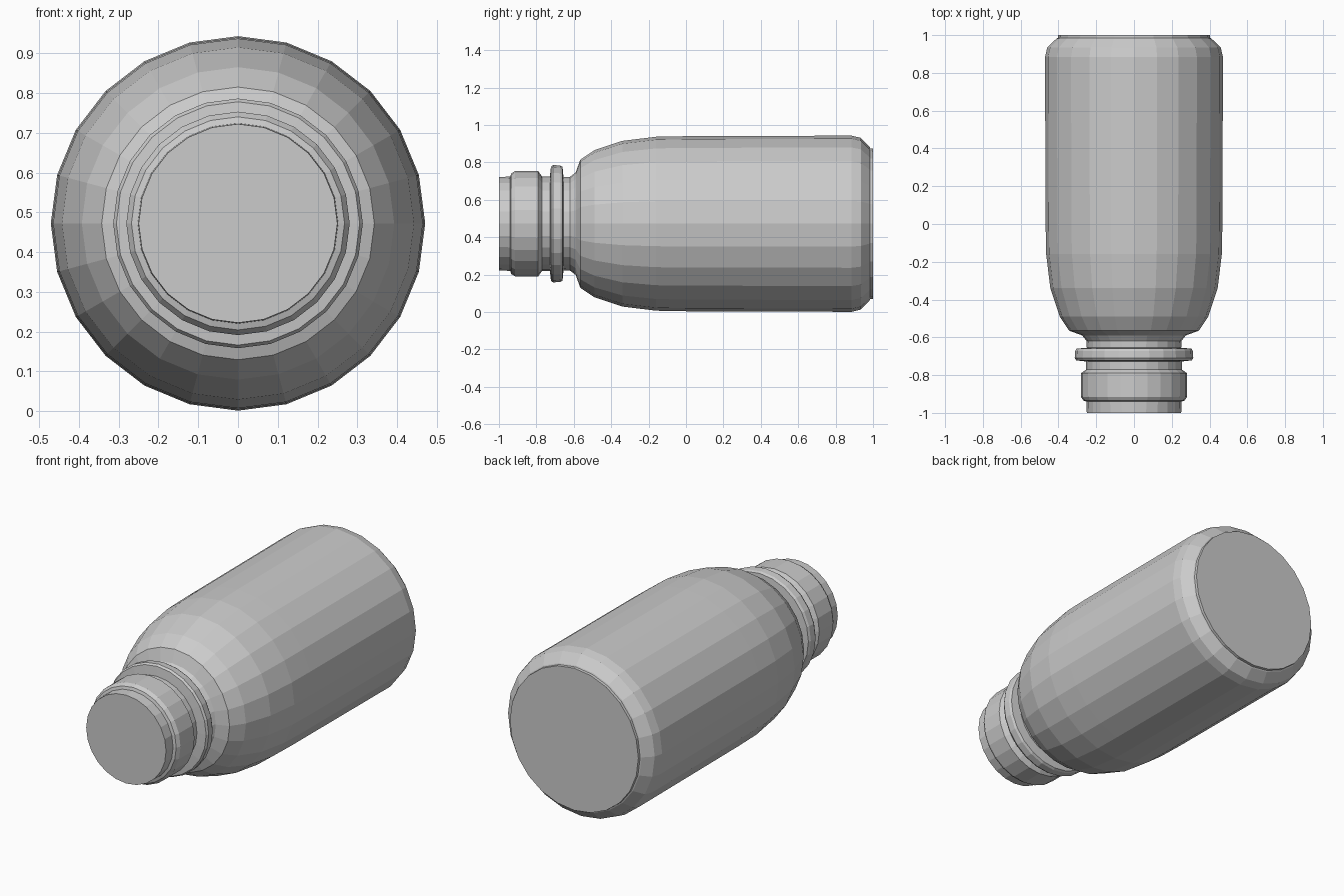
import bpy, bmesh
from math import sin, cos, tau

if "Cube" in bpy.data.objects:
    bpy.data.objects.remove(bpy.data.objects["Cube"])

SIDES = 24
AXIS_Z = 0.472


def lathe(name, profile):
    """Revolve (y, radius) points around the lengthwise axis, with capped ends."""
    bm = bmesh.new()
    rings = []
    for y, r in profile:
        rings.append([bm.verts.new((r * sin(tau * i / SIDES), y,
                                    AXIS_Z + r * cos(tau * i / SIDES)))
                      for i in range(SIDES)])
    for a, b in zip(rings, rings[1:]):
        for i in range(SIDES):
            j = (i + 1) % SIDES
            bm.faces.new((a[i], a[j], b[j], b[i]))
    bm.faces.new(rings[0])
    bm.faces.new(rings[-1])
    bmesh.ops.recalc_face_normals(bm, faces=bm.faces[:])
    mesh = bpy.data.meshes.new(name)
    bm.to_mesh(mesh)
    bm.free()
    obj = bpy.data.objects.new(name, mesh)
    bpy.context.collection.objects.link(obj)
    return obj


# mouth and threaded band
mouth = [(-1.0, 0.25), (-0.94, 0.252), (-0.935, 0.268), (-0.915, 0.281),
         (-0.79, 0.281), (-0.77, 0.253)]
# support collar
collar = [(-0.728, 0.253), (-0.722, 0.306), (-0.71, 0.314), (-0.672, 0.311),
          (-0.66, 0.304), (-0.655, 0.25)]
# shoulder curving into the cylindrical body
shoulder = [(-0.62, 0.251), (-0.59, 0.274), (-0.565, 0.343), (-0.49, 0.393),
            (-0.34, 0.443), (-0.16, 0.465), (0.0, 0.468)]
# body wall, rounded heel and foot rim
base = [(0.885, 0.471), (0.935, 0.459), (0.982, 0.41), (0.985, 0.403), (1.0, 0.402)]

lathe("bottle", mouth + collar + shoulder + base)
